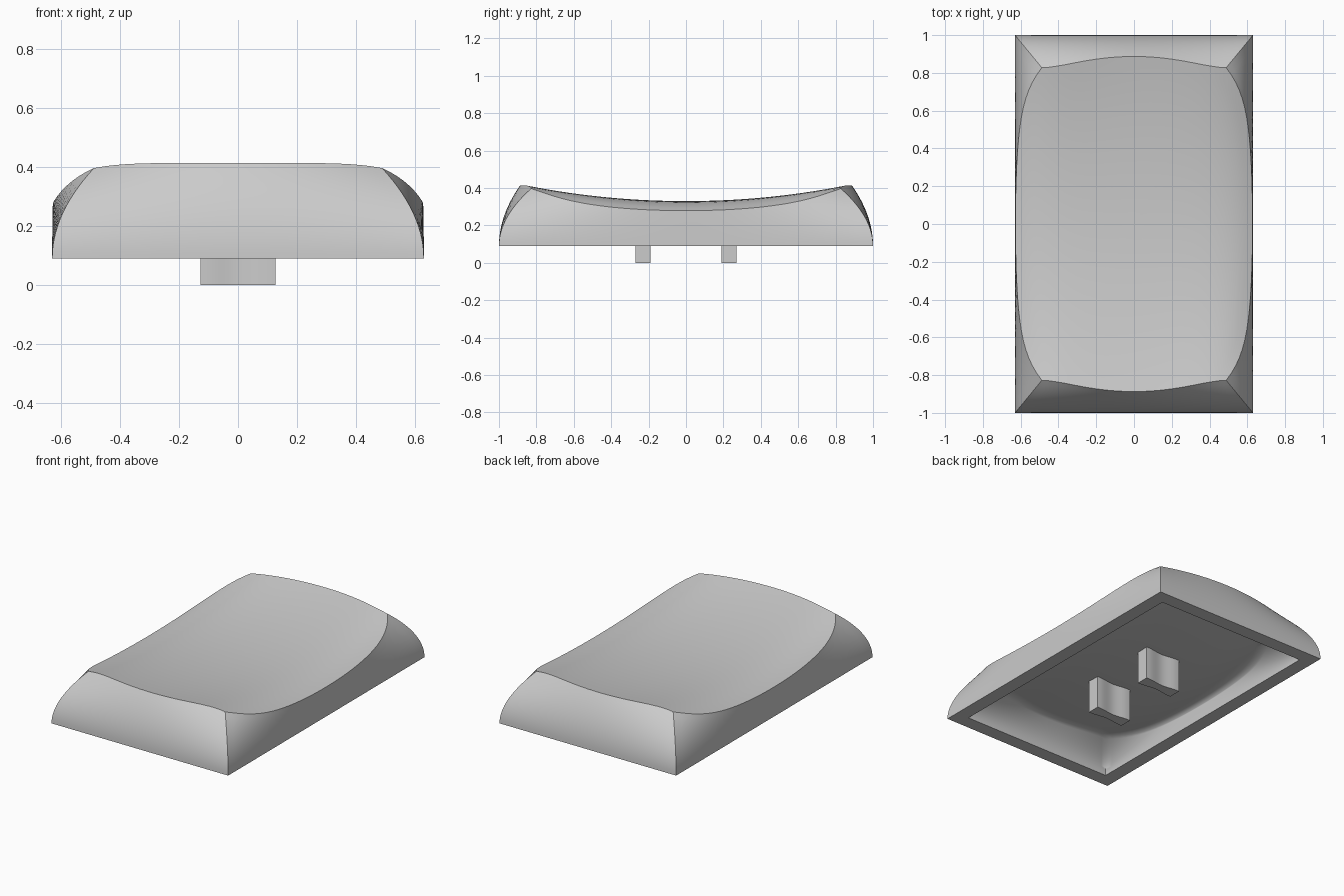
import bpy, bmesh, math

cube = bpy.data.objects.get("Cube")
if cube:
    bpy.data.objects.remove(cube, do_unlink=True)

BASE = 0.09      # height of the bottom rim
N = 32           # segments per side
HALF_W, HALF_L, WALL = 0.63, 1.0, 0.09

grey = bpy.data.materials.new("light_grey")
grey.use_nodes = True
grey.diffuse_color = (0.6, 0.6, 0.6, 1)
grey.node_tree.nodes["Principled BSDF"].inputs["Base Color"].default_value = (0.6, 0.6, 0.6, 1)


def finish(bm, name, angle):
    bmesh.ops.recalc_face_normals(bm, faces=bm.faces)
    mesh = bpy.data.meshes.new(name)
    bm.to_mesh(mesh)
    bm.free()
    mesh.materials.append(grey)
    ob = bpy.data.objects.new(name, mesh)
    bpy.context.collection.objects.link(ob)
    bpy.ops.object.select_all(action='DESELECT')
    ob.select_set(True)
    bpy.context.view_layer.objects.active = ob
    bpy.ops.object.shade_smooth_by_angle(angle=math.radians(angle))
    return ob


def scoop(x, y, hw, hl, depth):
    """Dished top that rolls down towards the long sides; depth scales its height."""
    dish = (y / (hl - 0.11)) ** 2
    roll = (abs(x) / (hw - 0.005)) ** 6
    return BASE + depth * (0.24 + 0.085 * dish * (1 + 0.84 * x * x) - 0.05 * roll * (1 + dish))


def wall_point(side, s, z, hw, hl, depth):
    """Point on a bulging wall; side 0-3 runs round the outline, s from -1 to 1."""
    h2 = ((z - BASE) / (0.305 * depth)) ** 2
    cx, cy = hw - 0.14 * h2, hl - 0.17 * h2
    bulge = 1 - s * s
    if side % 2 == 0:
        x, y = s * cx, -(cy + (hl - 0.1 * h2 - cy) * bulge)
    else:
        x, y = cx + (hw - 0.006 * h2 - cx) * bulge, s * cy
    return (x, y) if side < 2 else (-x, -y)


def make_shell(bm, hw, hl, depth, wall_rings=14, top_rings=16):
    """Curved walls from the rim to the seam, then the dished top; returns the rim."""
    columns = [(side, -1 + 2 * i / N) for side in range(4) for i in range(N)]
    seam = []
    for side, s in columns:
        z = BASE + 0.22 * depth
        for _ in range(60):
            x, y = wall_point(side, s, z, hw, hl, depth)
            z = (z + scoop(x, y, hw, hl, depth)) / 2
        seam.append((x, y, z))
    rings = []
    for k in range(wall_rings + 1):
        ring = []
        for (side, s), top in zip(columns, seam):
            z = BASE + (top[2] - BASE) * k / wall_rings
            ring.append(bm.verts.new((*wall_point(side, s, z, hw, hl, depth), z)))
        rings.append(ring)
    for k in range(1, top_rings):
        f = 1 - k / top_rings
        rings.append([bm.verts.new((x * f, y * f, scoop(x * f, y * f, hw, hl, depth)))
                      for x, y, _ in seam])
    for a, b in zip(rings, rings[1:]):
        join(bm, a, b)
    centre = bm.verts.new((0, 0, scoop(0, 0, hw, hl, depth)))
    last = rings[-1]
    for i, v in enumerate(last):
        bm.faces.new((v, last[(i + 1) % len(last)], centre))
    return rings[0]


def join(bm, a, b):
    for i in range(len(a)):
        j = (i + 1) % len(a)
        bm.faces.new((a[i], a[j], b[j], b[i]))


# Outer cap with its flat bottom rim
bm = bmesh.new()
outer = make_shell(bm, HALF_W, HALF_L, 1)
inner = [bm.verts.new((v.co.x * (1 - WALL / HALF_W), v.co.y * (1 - WALL / HALF_L), BASE))
         for v in outer]
join(bm, outer, inner)
finish(bm, "cap_shell", 36)

# Shallow hollow underside, facing down
bm = bmesh.new()
make_shell(bm, HALF_W - WALL, HALF_L - WALL, 0.5)
cavity = finish(bm, "cap_cavity", 75)
cavity.data.flip_normals()

# Two waisted mounting stems
for name, cy in (("front_stem", -0.23), ("back_stem", 0.23)):
    bm = bmesh.new()
    xs = [-0.127 + 0.254 * i / 20 for i in range(21)]
    half = [0.041 - 0.006 * (1 + math.cos(math.pi * min(1, abs(x) / 0.11))) for x in xs]
    outline = [(x, cy - t) for x, t in zip(xs, half)]
    outline += [(x, cy + t) for x, t in reversed(list(zip(xs, half)))]
    face = bm.faces.new([bm.verts.new((x, y, 0)) for x, y in outline])
    grown = bmesh.ops.extrude_face_region(bm, geom=[face])
    for v in grown["geom"]:
        if isinstance(v, bmesh.types.BMVert):
            v.co.z = 0.22
    finish(bm, name, 30)
